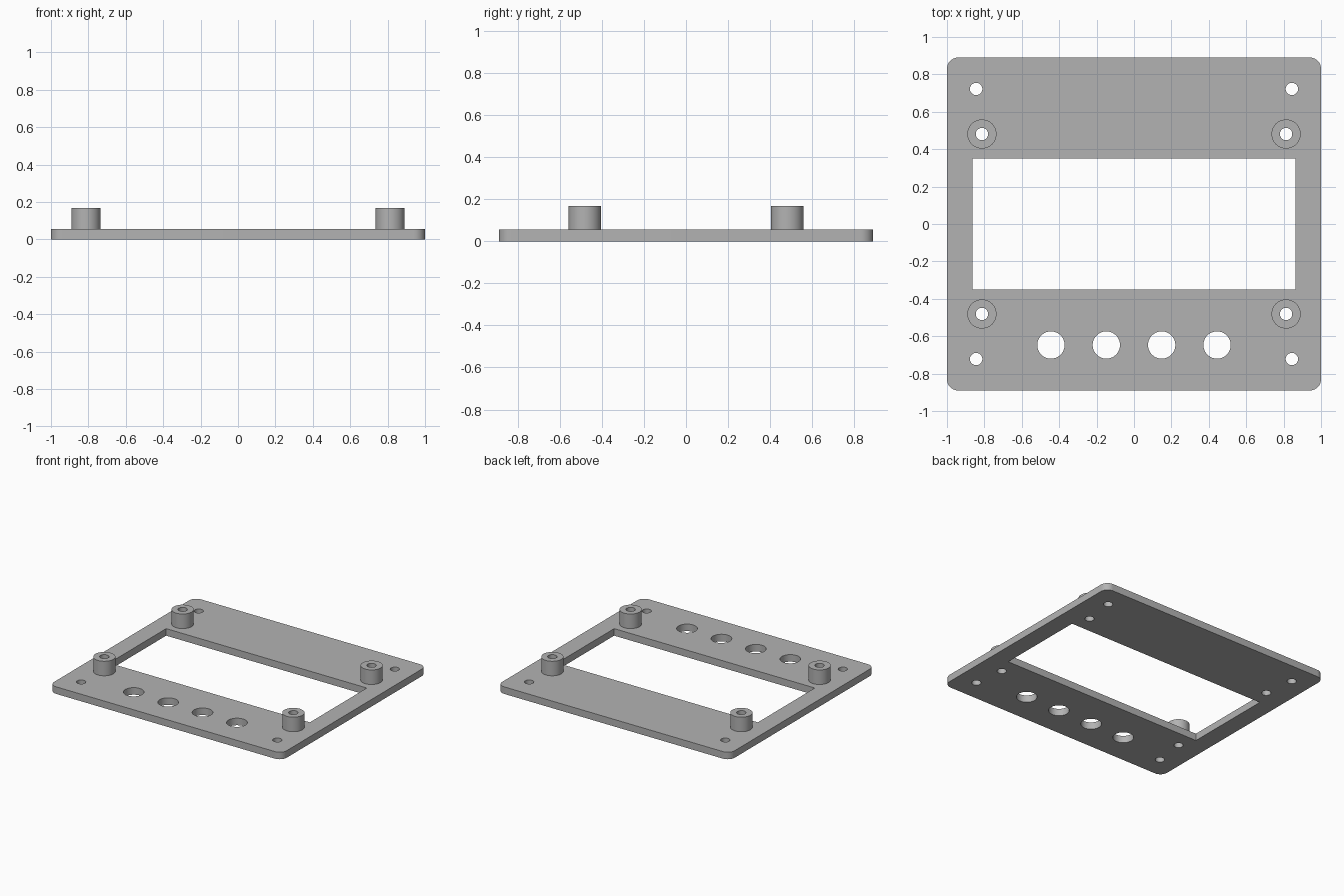
import bpy, bmesh
from math import cos, sin, pi, radians

cube = bpy.data.objects.get("Cube")
if cube:
    bpy.data.objects.remove(cube)

# Single material
grey = bpy.data.materials.new("plain_grey")
grey.use_nodes = True
colour = (0.45, 0.45, 0.45, 1)
grey.diffuse_color = colour
grey.node_tree.nodes["Principled BSDF"].inputs["Base Color"].default_value = colour

PLATE_TOP, POST_TOP = 0.055, 0.168
HALF_X, HALF_Y, CORNER = 1.0, 0.89, 0.06
SCREW_R, POST_R, BUTTON_R = 0.033, 0.078, 0.073


def arc(x, y, r, start=0, sweep=2 * pi, steps=48, closed=True):
    count = steps if closed else steps + 1
    return [(x + r * cos(start + sweep * i / steps),
             y + r * sin(start + sweep * i / steps)) for i in range(count)]


def rounded_rectangle(hx, hy, r):
    points = []
    for i, (sx, sy) in enumerate([(1, 1), (-1, 1), (-1, -1), (1, -1)]):
        points += arc(sx * (hx - r), sy * (hy - r), r, i * pi / 2, pi / 2, 10, False)
    return points


def extruded(name, loops, bottom, top, open_bottom=False):
    """Fill the first loop, with the others as holes, and extrude it."""
    bm = bmesh.new()
    edges = []
    for loop in loops:
        verts = [bm.verts.new((x, y, bottom)) for x, y in loop]
        edges += [bm.edges.new((v, verts[i - 1])) for i, v in enumerate(verts)]
    bmesh.ops.triangle_fill(bm, edges=edges, use_beauty=True, normal=(0, 0, 1))
    base = list(bm.faces)
    result = bmesh.ops.extrude_face_region(bm, geom=base, use_keep_orig=True)
    raised = [g for g in result["geom"] if isinstance(g, bmesh.types.BMVert)]
    bmesh.ops.translate(bm, verts=raised, vec=(0, 0, top - bottom))
    bmesh.ops.recalc_face_normals(bm, faces=bm.faces)
    if open_bottom:
        hidden = [f for f in bm.faces if all(v.co.z < bottom + 1e-4 for v in f.verts)]
        bmesh.ops.delete(bm, geom=hidden, context='FACES_ONLY')
    mesh = bpy.data.meshes.new(name)
    bm.to_mesh(mesh)
    bm.free()
    mesh.materials.append(grey)
    obj = bpy.data.objects.new(name, mesh)
    bpy.context.collection.objects.link(obj)
    bpy.ops.object.select_all(action='DESELECT')
    obj.select_set(True)
    bpy.context.view_layer.objects.active = obj
    bpy.ops.object.shade_smooth_by_angle(angle=radians(30))
    return obj


corners = [(sx, sy) for sx in (-1, 1) for sy in (-1, 1)]
posts = [(0.813 * sx, 0.481 * sy) for sx, sy in corners]
screws = [(0.844 * sx, 0.722 * sy) for sx, sy in corners]

# Plate with display window, screw holes and a row of button holes
window = [(0.863 * sx, 0.35 * sy) for sx, sy in [(1, 1), (-1, 1), (-1, -1), (1, -1)]]
plate_loops = [rounded_rectangle(HALF_X, HALF_Y, CORNER), window]
plate_loops += [arc(x, y, SCREW_R) for x, y in posts + screws]
plate_loops += [arc(0.296 * (i - 1.5), -0.647, BUTTON_R) for i in range(4)]
extruded("plate", plate_loops, 0, PLATE_TOP)

# Hollow standoffs around the inner screw holes
for (x, y), (sx, sy) in zip(posts, corners):
    name = f"standoff_{'back' if sy > 0 else 'front'}_{'left' if sx > 0 else 'right'}"
    extruded(name, [arc(x, y, POST_R), arc(x, y, SCREW_R)], PLATE_TOP, POST_TOP, True)
